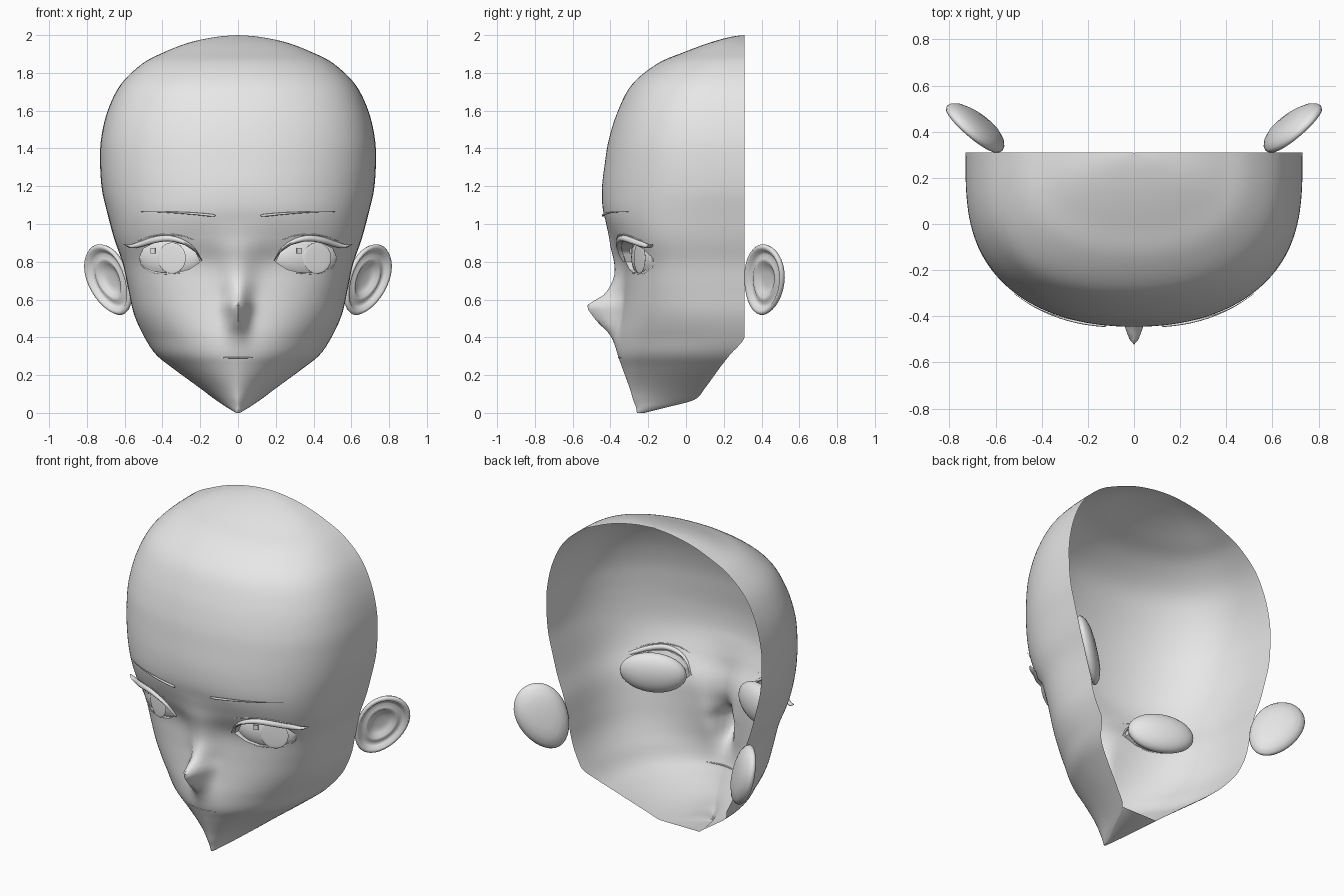
import bpy, bmesh, math
from mathutils import Vector, Matrix

cube = bpy.data.objects.get("Cube")
if cube:
    bpy.data.objects.remove(cube, do_unlink=True)


def material(name, value):
    m = bpy.data.materials.new(name)
    m.use_nodes = True
    m.diffuse_color = (value, value, value, 1)
    m.node_tree.nodes["Principled BSDF"].inputs["Base Color"].default_value = (value, value, value, 1)
    return m


GREY = material("plain grey", 0.8)


def finish(bm, name, angle=60):
    bmesh.ops.recalc_face_normals(bm, faces=bm.faces)
    mesh = bpy.data.meshes.new(name)
    bm.to_mesh(mesh)
    bm.free()
    mesh.materials.append(GREY)
    ob = bpy.data.objects.new(name, mesh)
    bpy.context.collection.objects.link(ob)
    bpy.ops.object.select_all(action="DESELECT")
    bpy.context.view_layer.objects.active = ob
    ob.select_set(True)
    bpy.ops.object.shade_smooth_by_angle(angle=math.radians(angle))


def loft(bm, rings, closed):
    """Join equal rows of points with quads."""
    rows = [[bm.verts.new(p) for p in ring] for ring in rings]
    n = len(rows[0])
    for a, b in zip(rows, rows[1:]):
        for i in range(n if closed else n - 1):
            j = (i + 1) % n
            bm.faces.new((a[i], a[j], b[j], b[i]))
    return rows


# Head sections: height, half width, front y, back y, squareness
SECTIONS = [
    (0, .01, -.26, -.22, 1.6), (.03, .06, -.265, -.1, 1.5), (.07, .12, -.28, .045, 1.5),
    (.13, .2, -.298, .1, 1.5), (.24, .35, -.338, .18, 1.6), (.31, .435, -.36, .235, 1.7),
    (.4, .495, -.36, .31, 1.85), (.52, .55, -.342, .31, 2.05), (.65, .58, -.328, .31, 2.25),
    (.79, .61, -.328, .31, 2.4), (.92, .655, -.385, .31, 2.35), (1.05, .69, -.435, .31, 2.2),
    (1.18, .72, -.445, .31, 2.1), (1.32, .73, -.43, .31, 2.1), (1.45, .725, -.408, .31, 2.1),
    (1.6, .69, -.36, .31, 2.1), (1.74, .62, -.285, .31, 2.1), (1.85, .505, -.15, .31, 2.05),
    (1.91, .39, -.01, .31, 2), (1.96, .26, .125, .31, 2), (1.99, .12, .235, .31, 2),
    (2, .002, .308, .31, 2)]
# Nose and bridge: height, projection, half width
NOSE = [(.3, 0, .06), (.36, .015, .06), (.42, .05, .055), (.48, .12, .05), (.53, .165, .052),
        (.565, .19, .055), (.59, .16, .055), (.63, .1, .06), (.71, .06, .08), (.79, .052, .1),
        (.86, .04, .12), (.93, .018, .14), (1.02, 0, .15)]


def spline(keys, steps):
    out = []
    for i in range(len(keys) - 1):
        a, b, c, d = (keys[max(0, min(len(keys) - 1, i + k))] for k in (-1, 0, 1, 2))
        for s in range(steps):
            t = s / steps
            out.append([q + .5 * t * (r - p + t * (2 * p - 5 * q + 4 * r - o + t * (3 * (q - r) + o - p)))
                        for p, q, r, o in zip(a, b, c, d)])
    return out + [list(keys[-1])]


def lookup(keys, z):
    for a, b in zip(keys, keys[1:]):
        if z <= b[0]:
            t = max(0, (z - a[0]) / max(b[0] - a[0], 1e-6))
            return [p + (q - p) * t for p, q in zip(a, b)]
    return list(keys[-1])


DENSE = spline(SECTIONS, 5)
BRIDGE = spline(NOSE, 4)


def section_point(row, s):
    z, w, front, back, p = row
    back = min(back, .31)
    y = back - (back - front) * max(0, 1 - abs(s) ** p) ** (1 / (2 * p - 1))
    lift, half = lookup(BRIDGE, z)[1:]
    return Vector((w * s, y - lift * math.exp(-(w * s / half) ** 2), z))


def on_face(x, z, out=0):
    row = lookup(DENSE, z)
    return section_point(row, x / row[1]) - Vector((0, out, 0))


# Head shell, open at the back and closed under the chin
bm = bmesh.new()
COLS = 44
spans = [math.sin(math.pi / 2 * i / COLS) for i in range(-COLS, COLS + 1)]
rows = loft(bm, [[section_point(r, s) for s in spans] for r in DENSE], False)
for a, b in zip(rows[:10], rows[1:11]):
    bm.faces.new((a[-1], a[0], b[0], b[-1]))
bm.faces.new(rows[0])

# Eye openings, clipped out of the shell side by side
OPENING = [(.2, .8), (.26, .76), (.33, .742), (.42, .745), (.49, .775), (.52, .825),
           (.5, .87), (.44, .902), (.36, .91), (.28, .888), (.225, .85)]
for side in (-1, 1):
    planes = []
    for (x0, z0), (x1, z1) in zip(OPENING, OPENING[1:] + OPENING[:1]):
        planes.append((Vector((side * x0, 0, z0)), Vector((side * (z1 - z0), 0, x0 - x1)).normalized()))

    def inside(done):
        found = []
        for f in bm.faces:
            c = f.calc_center_median()
            if c.y < 0 and c.x * side > .1 and .6 < c.z < 1.05 and all((c - p).dot(n) < 1e-5 for p, n in done):
                found.append(f)
        return found

    for k, (p, n) in enumerate(planes):
        part = inside(planes[:k])
        geom = part + list({e for f in part for e in f.edges}) + list({v for f in part for v in f.verts})
        bmesh.ops.bisect_plane(bm, geom=geom, dist=1e-6, plane_co=p, plane_no=n)
    bmesh.ops.delete(bm, geom=inside(planes), context="FACES")
    rim = [e for e in bm.edges if e.is_boundary and
           all(.15 < v.co.x * side < .56 and .7 < v.co.z < .95 and v.co.y < -.1 for v in e.verts)]
    wall = bmesh.ops.extrude_edge_only(bm, edges=rim)["geom"]
    bmesh.ops.translate(bm, vec=(0, .06, 0), verts=[v for v in wall if isinstance(v, bmesh.types.BMVert)])
finish(bm, "head_shell", 50)


def strand(name, path, thick, out=0.0):
    """Tapered strand lying on the face, lifting off at its outer tip; path holds x, z, half height."""
    bm = bmesh.new()
    rings = []
    for x, z, h in spline(path, 4):
        c = on_face(x, z, out + 7 * max(0, abs(x) - .5) ** 2)
        t = thick * min(1, abs(h) / .006)
        rings.append([c + Vector((0, t * math.cos(a), h * math.sin(a)))
                      for a in (math.tau * i / 8 for i in range(8))])
    ends = loft(bm, rings, True)
    bm.faces.new(ends[0])
    bm.faces.new(ends[-1])
    finish(bm, name)


LASH = [(.19, .805, .003), (.23, .865, .009), (.29, .905, .013), (.37, .924, .016),
        (.45, .914, .017), (.52, .892, .015), (.57, .882, .009), (.605, .893, .002)]
LOWER = [(.3, .742, .002), (.37, .738, .004), (.44, .744, .005), (.5, .772, .004), (.525, .82, .002)]
CREASE = [(.23, .915, .001), (.3, .938, .003), (.38, .945, .004), (.46, .935, .003), (.53, .91, .001)]
BROW = [(.12, 1.045, .002), (.14, 1.046, .007), (.25, 1.056, .006), (.4, 1.064, .003), (.52, 1.066, .001)]

# Ear cross-section from back to bowl: radius, depth
EAR = [(.01, -.045), (.3, -.044), (.6, -.038), (.85, -.022), (.97, -.004), (1, .01), (.96, .022),
       (.87, .02), (.79, .002), (.7, -.006), (.6, .006), (.5, .004), (.4, -.014), (.2, -.02), (.01, -.02)]
EAR_UP = Vector((.43, .17, .885)).normalized()
EAR_OUT = Vector((.62, .67, -.4)).cross(EAR_UP).normalized()
EAR_BACK = EAR_UP.cross(EAR_OUT)


def ear(name, side):
    bm = bmesh.new()
    rings = []
    for r, depth in EAR:
        ring = []
        for i in range(32):
            a = math.tau * i / 32
            width = .142 * math.cos(a) * (1 + .12 * math.sin(a))
            p = Vector((.678, .418, .705)) + r * (.2 * math.sin(a) * EAR_UP + width * EAR_BACK) + depth * EAR_OUT
            ring.append((side * p.x, p.y, p.z))
        rings.append(ring)
    ends = loft(bm, rings, True)
    bm.faces.new(ends[0])
    bm.faces.new(ends[-1])
    finish(bm, name, 80)


def ellipsoid(name, matrix, scale):
    bm = bmesh.new()
    bmesh.ops.create_uvsphere(bm, u_segments=32, v_segments=16, radius=1,
                              matrix=matrix @ Matrix.Diagonal((*scale, 1)))
    finish(bm, name, 80)


for side, label in ((-1, "right"), (1, "left")):
    for part, path, thick, out in (("upper_lash", LASH, .016, .006), ("lower_lash", LOWER, .004, 0),
                                   ("lid_crease", CREASE, .005, 0), ("eyebrow", BROW, .006, .012)):
        strand(label + "_" + part, [(side * x, z, h) for x, z, h in path], thick, out)
    ear(label + "_ear", side)
    # Eye with a flat iris and a small square glint
    frame = Matrix.Translation((side * .36, -.198, .825)) @ Matrix.Rotation(side * math.radians(22), 4, "Z")
    ellipsoid(label + "_eyeball", frame, (.19, .065, .118))
    iris = frame @ Matrix.Translation((.037, -.066, -.005))
    ellipsoid(label + "_iris", iris, (.08, .005, .082))
    bm = bmesh.new()
    glint = iris @ Matrix.Translation((-.105, -.006, .038))
    bmesh.ops.create_cube(bm, size=1, matrix=glint @ Matrix.Diagonal((.028, .006, .028, 1)))
    finish(bm, label + "_glint", 30)

# Mouth line
strand("mouth", [(-.095, .295, .001), (-.05, .293, .004), (0, .293, .004), (.05, .293, .004), (.095, .295, .001)], .006)
